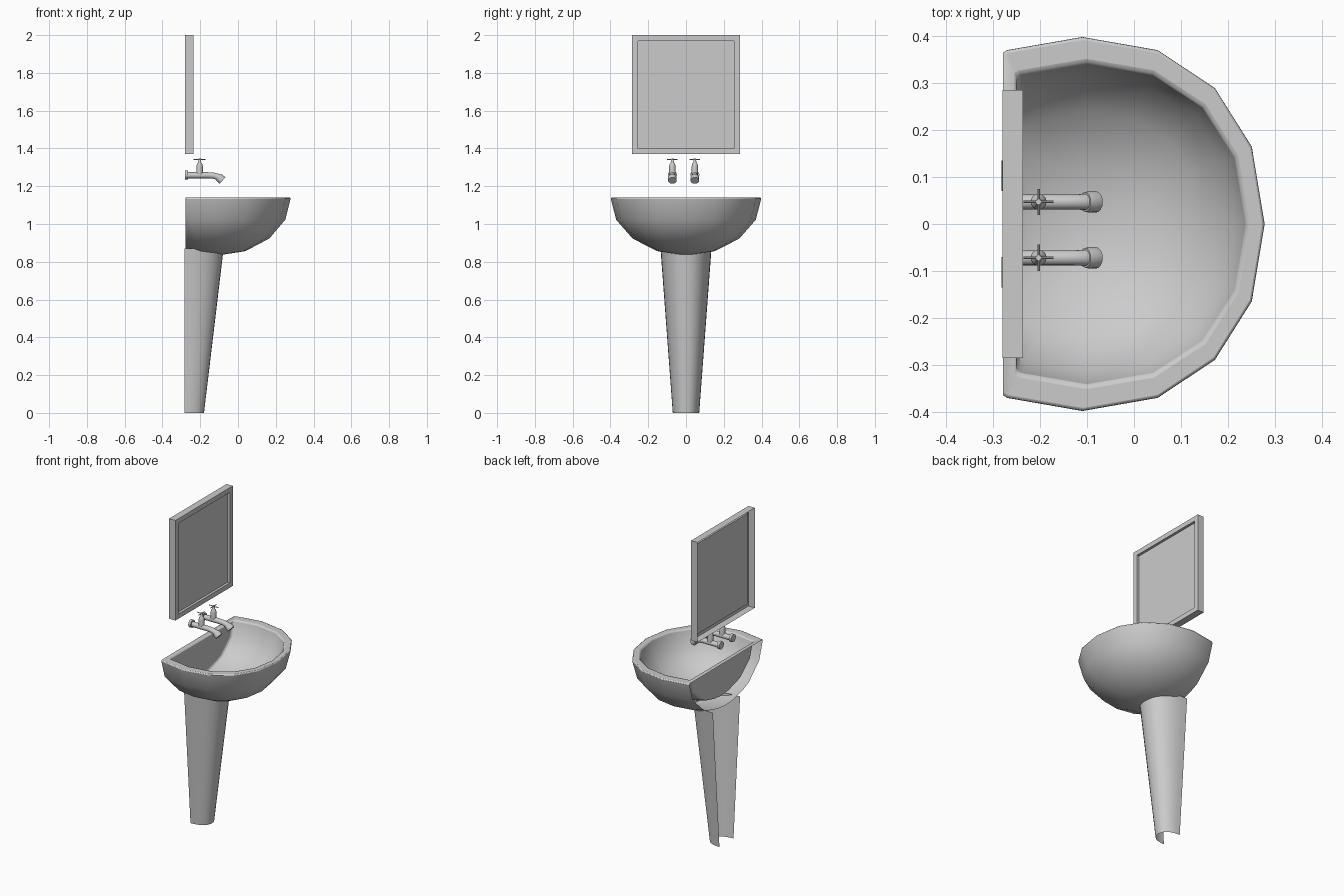
import bpy, bmesh, math
from mathutils import Vector

if "Cube" in bpy.data.objects:
    bpy.data.objects.remove(bpy.data.objects["Cube"])


def finish(bm, name, angle=40, smooth=True):
    bmesh.ops.recalc_face_normals(bm, faces=bm.faces[:])
    me = bpy.data.meshes.new(name)
    bm.to_mesh(me)
    bm.free()
    ob = bpy.data.objects.new(name, me)
    bpy.context.collection.objects.link(ob)
    bpy.ops.object.select_all(action='DESELECT')
    ob.select_set(True)
    bpy.context.view_layer.objects.active = ob
    if smooth:
        bpy.ops.object.shade_smooth_by_angle(angle=math.radians(angle))
    return ob


def tube(bm, stations, n=16):
    """Capped round tube through (point, radius) stations."""
    pts = [Vector(p) for p, r in stations]
    rings = []
    for i, (p, r) in enumerate(stations):
        d = (pts[min(i + 1, len(pts) - 1)] - pts[max(i - 1, 0)]).normalized()
        u = d.cross(Vector((0, 1, 0)) if abs(d.y) < 0.9 else Vector((1, 0, 0))).normalized()
        v = d.cross(u)
        rings.append([bm.verts.new(pts[i] + r * (math.cos(a) * u + math.sin(a) * v))
                      for a in (2 * math.pi * k / n for k in range(n))])
    for a, b in zip(rings, rings[1:]):
        for k in range(n):
            bm.faces.new((a[k], a[(k + 1) % n], b[(k + 1) % n], b[k]))
    bm.faces.new(rings[0][::-1])
    bm.faces.new(rings[-1])


# Basin: two cut half-ellipsoids joined by a rim, outer shell open at the wall
TOP = 1.14


def full(c, r):
    """Slightly squared-off version of a circle coordinate."""
    return math.copysign(r * (abs(c) / r) ** 0.92, c) if r > 1e-5 else 0


def half_bowl(cx, rx, ry, depth, cut, close_back):
    """Low half-ellipsoid cut at x = cut, as a bmesh."""
    b = bmesh.new()
    bmesh.ops.create_uvsphere(b, u_segments=16, v_segments=8, radius=1)
    bmesh.ops.delete(b, geom=[v for v in b.verts if v.co.z > 0.01], context='VERTS')
    for v in b.verts:
        r = math.hypot(v.co.x, v.co.y)
        v.co = (cx + rx * full(v.co.x, r), ry * full(v.co.y, r), TOP + depth * v.co.z)
    bmesh.ops.bisect_plane(b, geom=b.verts[:] + b.edges[:] + b.faces[:],
                           plane_co=(cut, 0, 0), plane_no=(-1, 0, 0), clear_outer=True)
    if close_back:
        wall = sorted((v for v in b.verts if abs(v.co.x - cut) < 1e-4),
                      key=lambda v: math.atan2(v.co.y, TOP + 0.001 - v.co.z))
        b.faces.new(wall)
    return b


def rim_loop(verts):
    return sorted((v for v in verts if abs(v.co.z - TOP) < 1e-4),
                  key=lambda v: math.atan2(v.co.y, v.co.x + 0.1))


bm = half_bowl(-0.11, 0.39, 0.40, 0.307, -0.279, False)
outer_rim = rim_loop(bm.verts)
inner = half_bowl(-0.10, 0.34, 0.343, 0.25, -0.25, True)
copies = {v: bm.verts.new(v.co) for v in inner.verts}
for f in inner.faces:
    bm.faces.new([copies[v] for v in f.verts])
inner_rim = [copies[v] for v in rim_loop(inner.verts)]
inner.free()
n = min(len(outer_rim), len(inner_rim))
for k in range(n):
    j = (k + 1) % n
    bm.faces.new((outer_rim[k], outer_rim[j], inner_rim[j], inner_rim[k]))
basin = finish(bm, "basin", 50)
bev = basin.modifiers.new("rim_bevel", 'BEVEL')
bev.width = 0.008
bev.segments = 2
bev.limit_method = 'ANGLE'
bev.angle_limit = math.radians(45)

# Pedestal: tapered half shell, open toward the wall
bm = bmesh.new()
N = 16
rows = []
for z, depth, half in ((0, 0.102, 0.07), (0.87, 0.206, 0.135)):
    row = []
    for k in range(N + 1):
        a = -math.pi / 2 + math.pi * k / N
        c, s = max(math.cos(a), 0), math.sin(a)
        row.append(bm.verts.new((-0.282 + depth * c ** 0.9,
                                 half * math.copysign(abs(s) ** 0.9, s), z)))
    rows.append(row)
for k in range(N):
    bm.faces.new((rows[0][k], rows[0][k + 1], rows[1][k + 1], rows[1][k]))
finish(bm, "pedestal", 45)

# Mirror: frame front with recessed glass, open at the back
bm = bmesh.new()
loops = []
for x, m in ((-0.28, 0), (-0.236, 0), (-0.236, 0.03), (-0.252, 0.03)):
    h, lo, hi = 0.285 - m, 1.37 + m, 2.0 - m
    loops.append([bm.verts.new((x, y, z)) for y, z in ((-h, lo), (h, lo), (h, hi), (-h, hi))])
for a, b in zip(loops, loops[1:]):
    for k in range(4):
        bm.faces.new((a[k], a[(k + 1) % 4], b[(k + 1) % 4], b[k]))
bm.faces.new(loops[-1])
finish(bm, "wall_mirror", smooth=False)

# Taps: wall flange, spout with nozzle, valve stem and cross handle
for name, y in (("left_tap", -0.072), ("right_tap", 0.047)):
    bm = bmesh.new()
    tube(bm, [((-0.28, y, 1.26), 0.024), ((-0.264, y, 1.26), 0.024)])
    tube(bm, [((-0.27, y, 1.258), 0.016), ((-0.16, y, 1.258), 0.016), ((-0.13, y, 1.256), 0.016),
              ((-0.108, y, 1.25), 0.017), ((-0.092, y, 1.241), 0.018)])
    tube(bm, [((-0.104, y, 1.248), 0.021), ((-0.094, y, 1.241), 0.023), ((-0.082, y, 1.23), 0.023)])
    tube(bm, [((-0.203, y, 1.262), 0.017), ((-0.203, y, 1.305), 0.017), ((-0.203, y, 1.318), 0.014),
              ((-0.203, y, 1.326), 0.008), ((-0.203, y, 1.346), 0.006)])
    for dx, dy in ((0.032, 0), (0, 0.028)):
        tube(bm, [((-0.203 - dx, y - dy, 1.342), 0.0025), ((-0.203 + dx, y + dy, 1.342), 0.0025)], 8)
    finish(bm, name)
